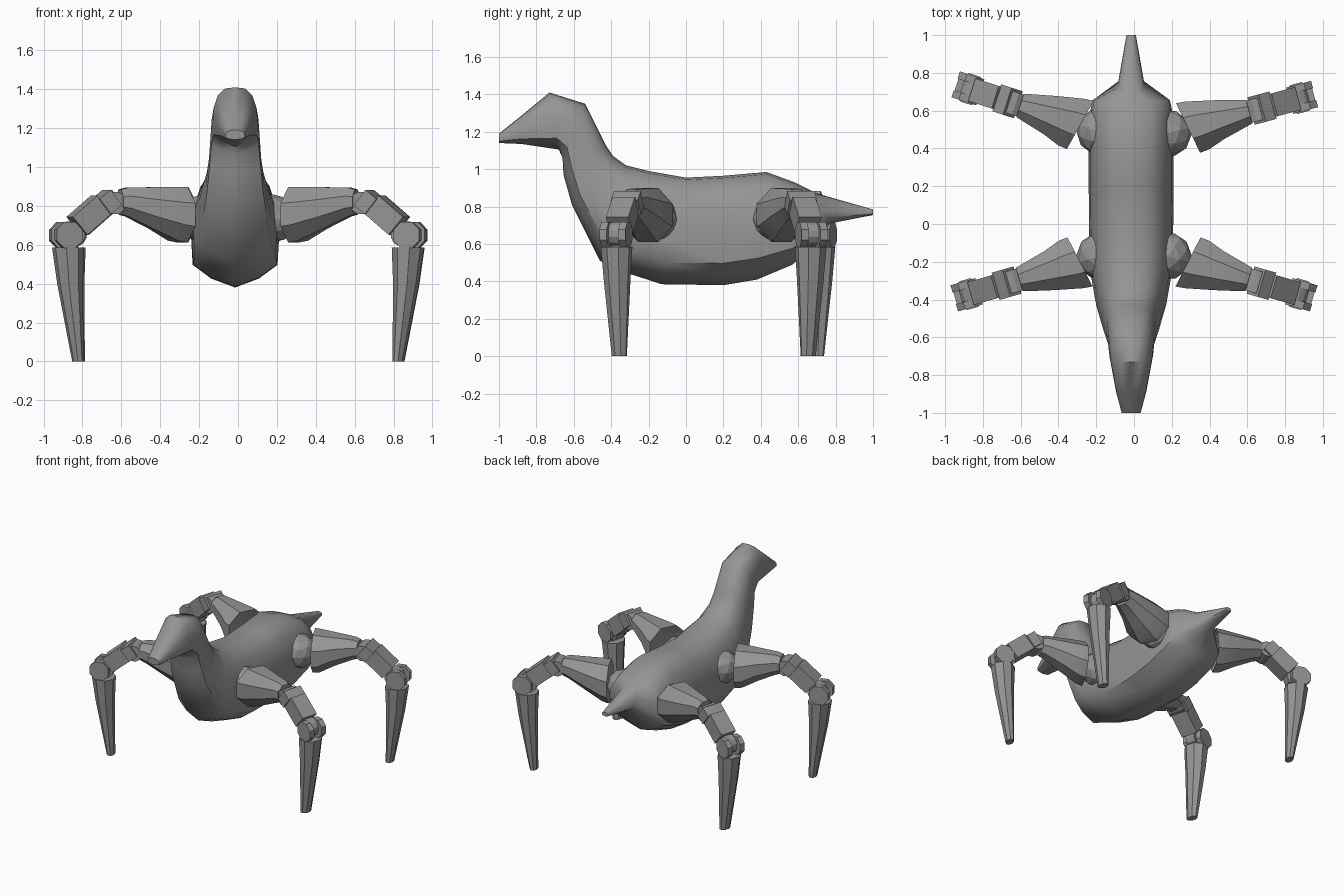
import bpy, bmesh, math
from mathutils import Vector, Matrix

cube = bpy.data.objects.get("Cube")
if cube:
    bpy.data.objects.remove(cube, do_unlink=True)

grey = bpy.data.materials.new("plain grey")
grey.use_nodes = True
grey.diffuse_color = (0.3, 0.3, 0.3, 1)
grey.node_tree.nodes["Principled BSDF"].inputs["Base Color"].default_value = (0.3, 0.3, 0.3, 1)


def finish(name, bm, matrix=Matrix(), angle=None):
    bm.transform(matrix)
    bmesh.ops.recalc_face_normals(bm, faces=bm.faces[:])
    mesh = bpy.data.meshes.new(name)
    bm.to_mesh(mesh)
    bm.free()
    mesh.materials.append(grey)
    obj = bpy.data.objects.new(name, mesh)
    bpy.context.collection.objects.link(obj)
    if angle:
        bpy.ops.object.select_all(action='DESELECT')
        obj.select_set(True)
        bpy.context.view_layer.objects.active = obj
        bpy.ops.object.shade_smooth_by_angle(angle=math.radians(angle))
    return obj


def loft(rings):
    """Skin a list of equal point rings and cap both ends."""
    bm = bmesh.new()
    rows = [[bm.verts.new(p) for p in ring] for ring in rings]
    n = len(rows[0])
    for a, b in zip(rows, rows[1:]):
        for i in range(n):
            j = (i + 1) % n
            bm.faces.new((a[i], a[j], b[j], b[i]))
    bm.faces.new(rows[0])
    bm.faces.new(rows[-1])
    return bm


def angles(n):
    return [2 * math.pi * (i + 0.5) / n for i in range(n)]


# Body, neck, head, beak and tail as one skin:
# top y, top z, bottom y, bottom z, half width
SECTIONS = [
    (-1.0, 1.19, -1.0, 1.14, .05), (-.9, 1.27, -.88, 1.135, .08),
    (-.73, 1.41, -.68, 1.105, .115), (-.54, 1.35, -.66, 1.06, .125),
    (-.43, 1.13, -.655, .97, .135), (-.39, 1.07, -.61, .81, .15),
    (-.32, 1.02, -.46, .51, .19), (-.2, .99, -.3, .44, .215),
    (0, .955, -.13, .385, .222), (.2, .965, .2, .38, .225),
    (.43, .985, .38, .41, .225), (.58, .93, .57, .49, .222),
    (.65, .895, .66, .57, .205), (.7, .87, .77, .71, .07),
    (1.0, .785, 1.0, .755, .025),
]
# depth from top to bottom, share of the half width
OUTLINE = [(.02, .45), (.14, .78), (.35, .96), (.6, 1), (.8, .97), (.92, .55)]


def body_ring(ty, tz, by, bz, w):
    def at(t, s):
        return Vector((-.015 + s * w, ty + (by - ty) * t, tz + (bz - tz) * t))
    right = [at(t, s) for t, s in OUTLINE]
    left = [at(t, -s) for t, s in reversed(OUTLINE)]
    return [at(0, 0)] + right + [at(1, 0)] + left


finish("body", loft([body_ring(*s) for s in SECTIONS]), angle=50)


# Leg parts, built in a frame with x outwards along the leg
def cross_ring(u, z, r, skew=0, n=8):
    return [Vector((u + skew * math.cos(a), r * math.cos(a), z + r * math.sin(a)))
            for a in angles(n)]


def flat_ring(u, z, ru, rv, n=8):
    return [Vector((u + ru * math.cos(a), rv * math.sin(a), z)) for a in angles(n)]


def disc(u, v, z, r, width, n):
    return loft([[Vector((u + r * math.cos(a), v + s * width / 2, z + r * math.sin(a)))
                  for a in angles(n)] for s in (-1, 1)])


def box(u, z, size, tilt=0):
    bm = bmesh.new()
    bmesh.ops.create_cube(bm, size=1)
    bm.transform(Matrix.Translation((u, 0, z)) @ Matrix.Rotation(tilt, 4, 'Y')
                 @ Matrix.Diagonal((*size, 1)))
    return bm


def leg(label, hip, foot):
    out = Vector((foot[0] - hip[0], foot[1] - hip[1], 0)).normalized()
    inward = Vector((-out.y, out.x, 0))
    if inward.y * out.y > 0:
        inward.negate()
    frame = Matrix.Translation((hip[0], hip[1], 0)) @ Matrix(
        (out, inward, Vector((0, 0, 1)))).transposed().to_4x4()

    # Ball joint in the body side
    ball = bmesh.new()
    bmesh.ops.create_icosphere(ball, subdivisions=2, radius=.125)
    bmesh.ops.translate(ball, verts=ball.verts, vec=(0, 0, .735))
    finish(label + "_hip_ball", ball, frame)

    # Flared thigh with a hollow socket
    thigh = [cross_ring(.15, .75, .09), cross_ring(.11, .755, .155, .03),
             cross_ring(.16, .76, .15, .03), cross_ring(.28, .79, .115),
             cross_ring(.41, .82, .08), cross_ring(.445, .82, .07)]
    finish(label + "_thigh", loft(thigh), frame, 35)

    # Knee hinge and shin block
    finish(label + "_knee_pin", disc(.485, 0, .815, .058, .12, 12), frame)
    finish(label + "_knee_clamp", box(.515, .82, (.075, .15, .1), math.radians(38)), frame)
    finish(label + "_shin", box(.61, .752, (.17, .125, .12), math.radians(40)), frame)

    # Ankle hinge with two lugs
    finish(label + "_ankle_pin", disc(.705, 0, .655, .066, .07, 12), frame)
    for side, v in (("inner", .052), ("outer", -.052)):
        finish(label + "_ankle_lug_" + side, disc(.735, v, .65, .074, .04, 8), frame)

    # Tapered pointed foot
    spike = [flat_ring(.67, 0, .028, .042), flat_ring(.712, .4, .066, .072),
             flat_ring(.722, .585, .083, .085)]
    finish(label + "_foot", loft(spike), frame, 30)


leg("front_left_leg", (.18, -.17), (.87, -.37))
leg("front_right_leg", (-.18, -.17), (-.87, -.37))
leg("back_left_leg", (.18, .48), (.87, .665))
leg("back_right_leg", (-.18, .49), (-.87, .715))
